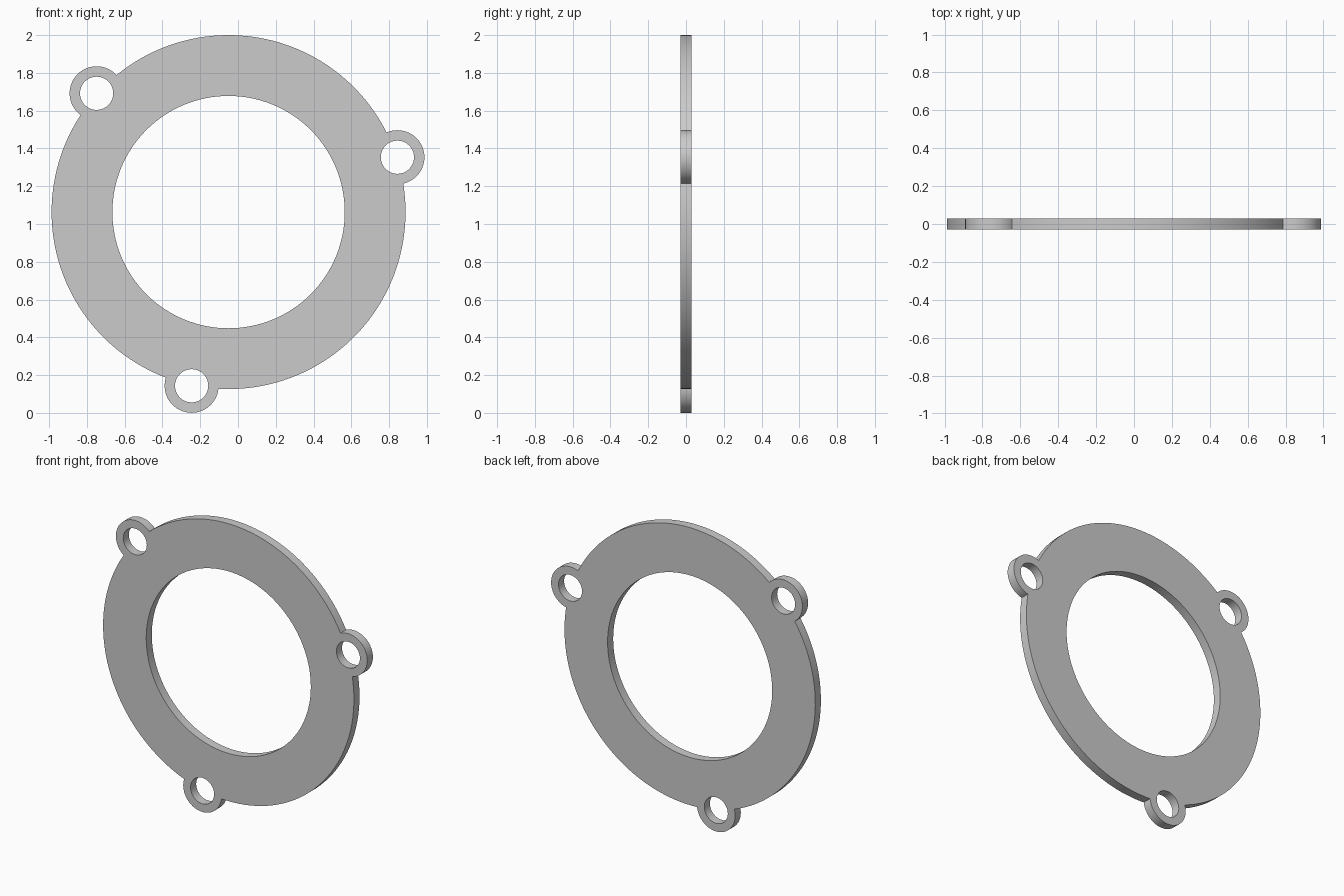
import bpy, bmesh
from math import sin, cos, acos, atan2, radians, tau, pi

if "Cube" in bpy.data.objects:
    bpy.data.objects.remove(bpy.data.objects["Cube"])

CX, CZ = -0.05, 1.063          # ring centre
R_OUT, R_IN = 0.937, 0.615     # ring radii
EAR_D, EAR_R, HOLE_R = 0.94, 0.143, 0.088
HALF_T = 0.03
EAR_ANGLES = [radians(a) for a in (18, 138, 258)]


def arc(cx, cy, r, a0, a1, n):
    return [(cx + r * cos(a0 + (a1 - a0) * i / n),
             cy + r * sin(a0 + (a1 - a0) * i / n)) for i in range(n)]


def add_loop(curve, pts):
    s = curve.splines.new('POLY')
    s.points.add(len(pts) - 1)
    for p, (x, y) in zip(s.points, pts):
        p.co = (x, y, 0, 1)
    s.use_cyclic_u = True


# Flat profile, filled and extruded
curve = bpy.data.curves.new("flange_profile", 'CURVE')
curve.dimensions = '2D'
curve.fill_mode = 'BOTH'
curve.extrude = HALF_T

# Outline: ear arcs joined by ring arcs, meeting where the circles cross
a = acos((R_OUT**2 + EAR_D**2 - EAR_R**2) / (2 * R_OUT * EAR_D))
b = atan2(R_OUT * sin(a), R_OUT * cos(a) - EAR_D)
outline = []
for t in EAR_ANGLES:
    ex, ez = CX + EAR_D * cos(t), CZ + EAR_D * sin(t)
    outline += arc(ex, ez, EAR_R, t - b, t + b, 32)
    outline += arc(CX, CZ, R_OUT, t + a, t + tau / 3 - a, 48)
    add_loop(curve, arc(ex, ez, HOLE_R, 0, tau, 40))   # bolt hole
add_loop(curve, outline)
add_loop(curve, arc(CX, CZ, R_IN, 0, tau, 128))        # central opening

# Convert to a mesh standing upright
tmp = bpy.data.objects.new("profile_helper", curve)
bpy.context.collection.objects.link(tmp)
dg = bpy.context.evaluated_depsgraph_get()
mesh = bpy.data.meshes.new_from_object(tmp.evaluated_get(dg))
bpy.data.objects.remove(tmp)

bm = bmesh.new()
bm.from_mesh(mesh)
bmesh.ops.remove_doubles(bm, verts=bm.verts, dist=1e-5)
for v in bm.verts:
    x, y, z = v.co
    v.co = (x, -z, y)
bmesh.ops.recalc_face_normals(bm, faces=bm.faces)
bm.to_mesh(mesh)
bm.free()

flange = bpy.data.objects.new("flange_ring", mesh)
bpy.context.collection.objects.link(flange)
bpy.context.view_layer.objects.active = flange
flange.select_set(True)
bpy.ops.object.shade_smooth_by_angle(angle=radians(30))
